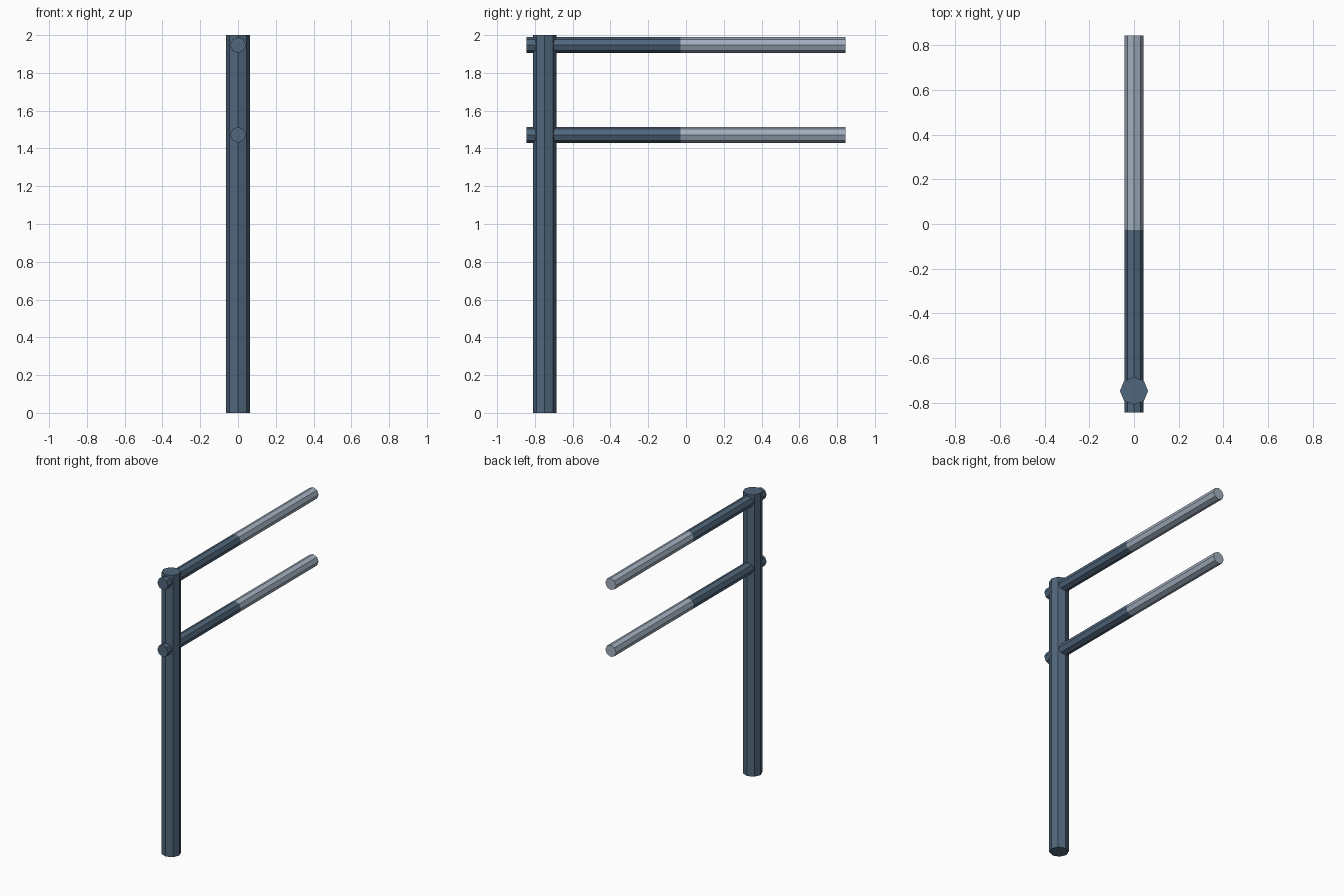
import bpy, bmesh, math
from mathutils import Matrix, Vector

if "Cube" in bpy.data.objects:
    bpy.data.objects.remove(bpy.data.objects["Cube"])

def material(name, rgb):
    m = bpy.data.materials.new(name)
    m.diffuse_color = (*rgb, 1)
    m.use_nodes = True
    m.node_tree.nodes["Principled BSDF"].inputs["Base Color"].default_value = m.diffuse_color
    return m

dark = material("dark_slate_blue", (0.080, 0.133, 0.200))
light = material("light_grey_blue", (0.360, 0.430, 0.520))

def rod(name, radius, length, matrix, split_y=None):
    """Eight-sided rod with corners on the axes, optionally two-toned along y."""
    bm = bmesh.new()
    bmesh.ops.create_cone(bm, cap_ends=True, segments=8, radius1=radius,
                          radius2=radius, depth=length, matrix=matrix)
    if split_y is not None:
        bmesh.ops.bisect_plane(bm, geom=bm.verts[:] + bm.edges[:] + bm.faces[:],
                               plane_co=Vector((0, split_y, 0)),
                               plane_no=Vector((0, 1, 0)))
        for f in bm.faces:
            f.material_index = int(f.calc_center_median().y > split_y)
    bmesh.ops.recalc_face_normals(bm, faces=bm.faces[:])
    mesh = bpy.data.meshes.new(name)
    bm.to_mesh(mesh)
    bm.free()
    mesh.materials.append(dark)
    mesh.materials.append(light)
    ob = bpy.data.objects.new(name, mesh)
    bpy.context.collection.objects.link(ob)
    return ob

# upright post
rod("post", 0.063, 2.0, Matrix.Translation((0, -0.748, 1.0)))

# two horizontal rails through the post, pale on the far half
for name, z in (("lower_rail", 1.472), ("upper_rail", 1.947)):
    rod(name, 0.042, 1.688,
        Matrix.Translation((0, 0, z)) @ Matrix.Rotation(math.pi / 2, 4, 'X'),
        split_y=-0.028)
